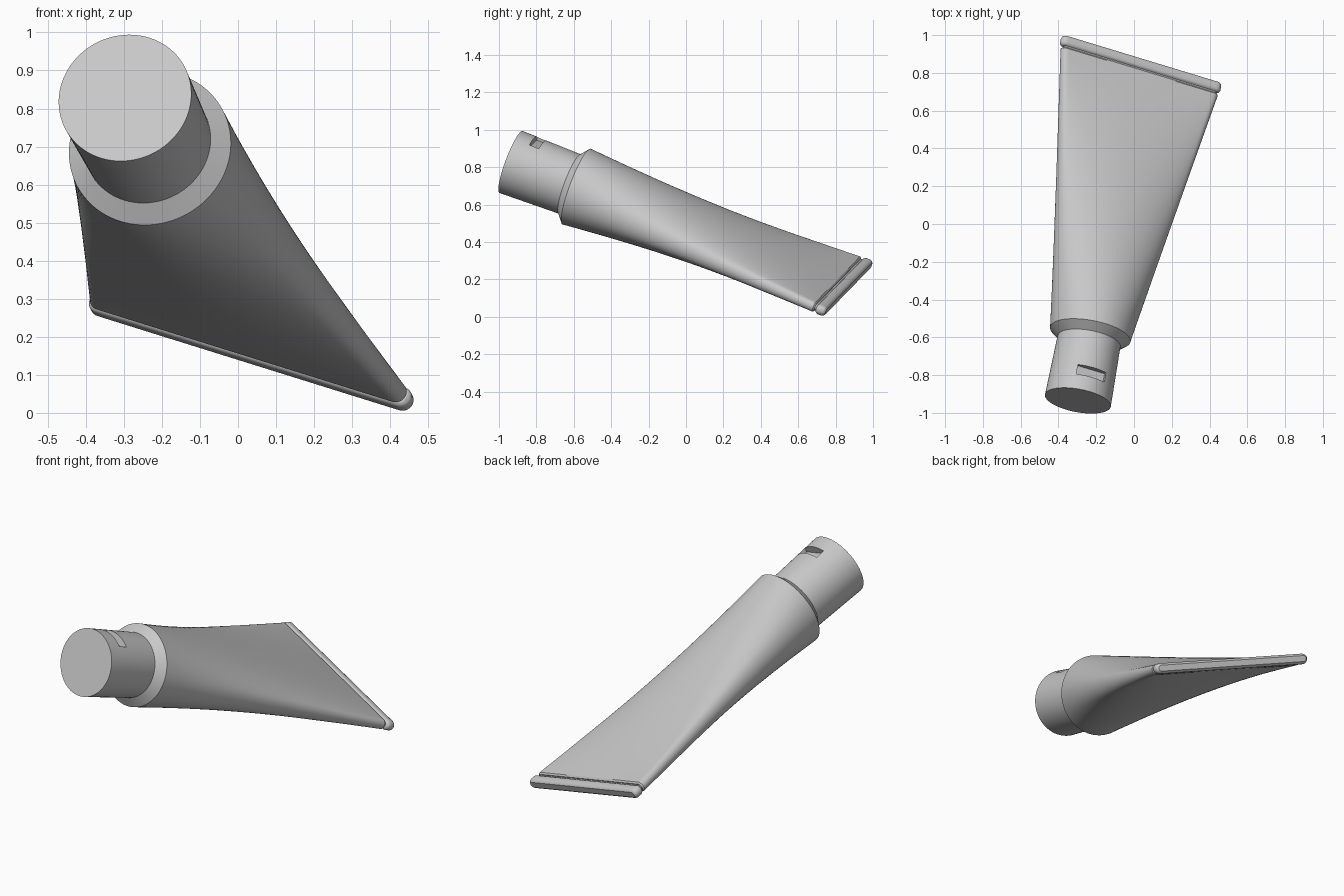
import bpy, bmesh, math
from mathutils import Vector, Matrix

old = bpy.data.objects.get("Cube")
if old:
    bpy.data.objects.remove(old)

# Nozzle frame: local x spans the flat mouth, local z runs from pipe to mouth
START = Vector((-0.297, -0.935, 0.828))
axis = Vector((0.172, 0.922, -0.346)).normalized()
span = Vector((0.917, -0.276, -0.287))
span = (span - axis * span.dot(axis)).normalized()
FRAME = Matrix.Translation(START) @ Matrix((span, axis.cross(span), axis)).transposed().to_4x4()
SIDES = 96

grey = bpy.data.materials.new("plain_grey")
grey.use_nodes = True
colour = (0.58, 0.58, 0.58, 1)
grey.diffuse_color = colour
grey.node_tree.nodes["Principled BSDF"].inputs["Base Color"].default_value = colour


def circle(r):
    return [(r * math.cos(a), r * math.sin(a))
            for a in (math.tau * i / SIDES for i in range(SIDES))]


def slot(half, thick):
    """Flat outline with round ends."""
    pts = []
    for x, y in circle(1):
        over = max(0, (abs(x) * half - half + thick) / thick)
        pts.append((x * half, math.copysign(thick * math.sqrt(max(0, 1 - over * over)), y)))
    return pts


def blend(a, b, f):
    return [(p[0] + (q[0] - p[0]) * f, p[1] + (q[1] - p[1]) * f) for p, q in zip(a, b)]


def loft(name, rings):
    """Skin a list of (distance, outline) rings and cap both ends."""
    bm = bmesh.new()
    loops = [[bm.verts.new((x, y, t)) for x, y in outline] for t, outline in rings]
    for a, b in zip(loops, loops[1:]):
        for i in range(SIDES):
            j = (i + 1) % SIDES
            bm.faces.new((a[i], a[j], b[j], b[i]))
    bm.faces.new(loops[0][::-1])
    bm.faces.new(loops[-1])
    bmesh.ops.remove_doubles(bm, verts=bm.verts, dist=0.00001)
    bmesh.ops.recalc_face_normals(bm, faces=bm.faces)
    return finish(name, bm)


def finish(name, bm):
    mesh = bpy.data.meshes.new(name)
    bm.to_mesh(mesh)
    bm.free()
    mesh.materials.append(grey)
    ob = bpy.data.objects.new(name, mesh)
    bpy.context.collection.objects.link(ob)
    ob.matrix_world = FRAME
    return ob


def activate(ob):
    bpy.ops.object.select_all(action='DESELECT')
    ob.select_set(True)
    bpy.context.view_layer.objects.active = ob


# Connector pipe with a latch recess cut in its upper side
pipe = loft("connector_pipe", [(0, circle(0.177)), (0.345, circle(0.169))])
bm = bmesh.new()
bmesh.ops.create_cube(bm, size=1, matrix=Matrix.Translation((-0.005, -0.19, 0.11))
                      @ Matrix.Diagonal((0.16, 0.11, 0.055, 1)))
cutter = finish("latch_cutter", bm)
cutter.hide_render = True
cut = pipe.modifiers.new("latch_recess", 'BOOLEAN')
cut.operation = 'DIFFERENCE'
cut.object = cutter
activate(pipe)
bpy.ops.object.modifier_apply(modifier=cut.name)
bpy.data.objects.remove(cutter)

# Body: chamfered collar, then a straight blend from round to flat
COLLAR, END, STEPS = 0.38, 1.885, 28
rings = [(0.34, circle(0.169))]
for i in range(STEPS + 1):
    f = i / STEPS
    rings.append((COLLAR + (END - COLLAR) * f, blend(circle(0.216), slot(0.452, 0.028), f)))
rings.append((END + 0.008, slot(0.445, 0.021)))
body = loft("nozzle_body", rings)

# Recessed neck and rounded lip around the mouth
neck = loft("mouth_neck", [(1.88, slot(0.44, 0.016)), (1.915, slot(0.44, 0.016))])
lip = loft("mouth_lip", [(1.902, slot(0.449, 0.016)), (1.907, slot(0.457, 0.024)),
                         (1.915, slot(0.461, 0.028)), (1.942, slot(0.461, 0.028)),
                         (1.951, slot(0.457, 0.024)), (1.957, slot(0.449, 0.016))])

for ob in (pipe, body, neck, lip):
    activate(ob)
    bpy.ops.object.shade_smooth_by_angle(angle=math.radians(32))
